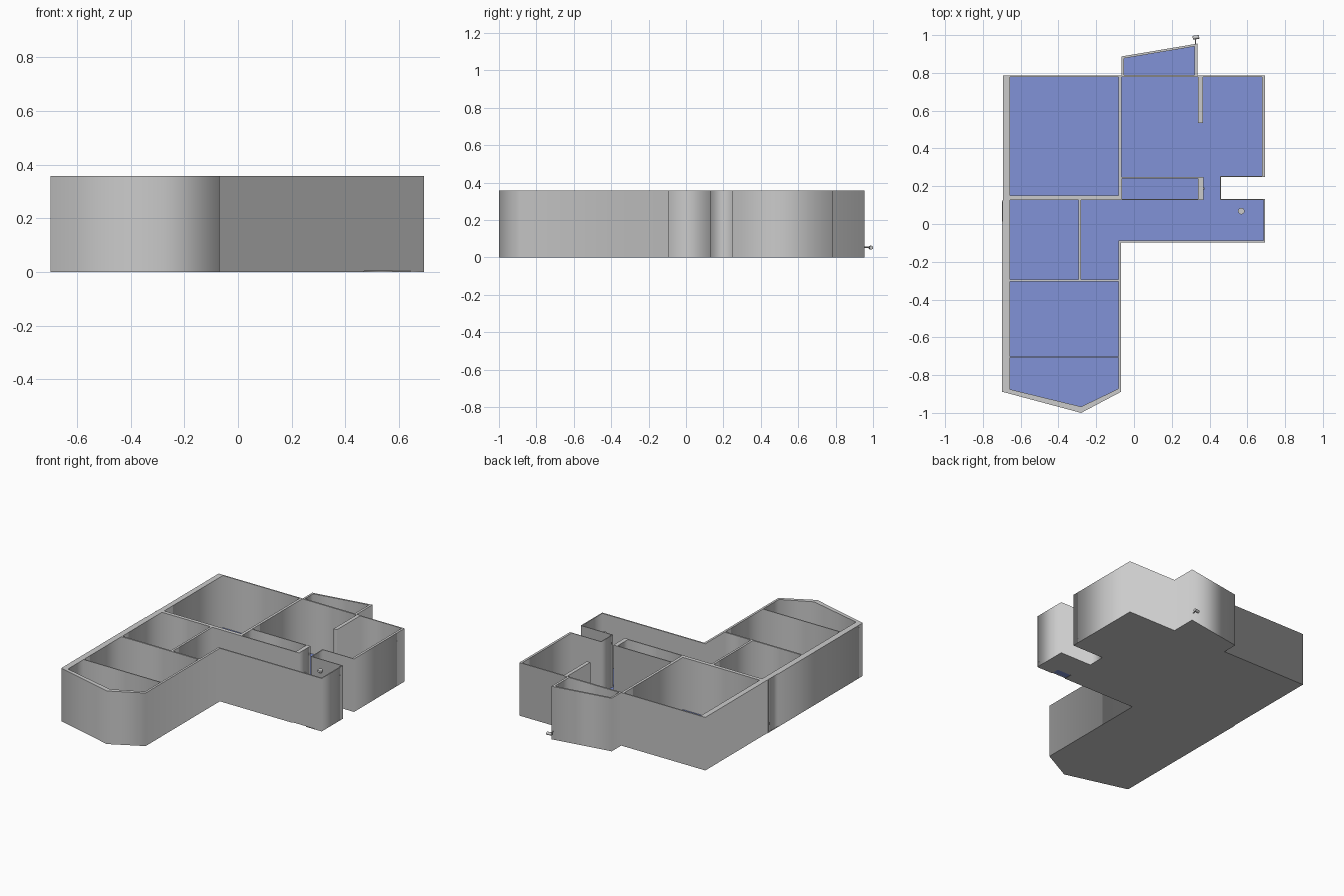
import bpy
import math
from mathutils import Vector


def rect(x0, y0, x1, y1):
    return [(x0, y0), (x1, y0), (x1, y1), (x0, y1)]


def plan_prism(name, loops, z0, z1, mat=None):
    """Extrude flat outlines; loops inside another loop become holes."""
    cu = bpy.data.curves.new(name, 'CURVE')
    cu.dimensions = '2D'
    cu.fill_mode = 'BOTH'
    cu.extrude = (z1 - z0) / 2
    for pts in loops:
        sp = cu.splines.new('POLY')
        sp.points.add(len(pts) - 1)
        for p, (x, y) in zip(sp.points, pts):
            p.co = (x, y, 0, 1)
        sp.use_cyclic_u = True
    ob = bpy.data.objects.new(name, cu)
    bpy.context.collection.objects.link(ob)
    ob.location.z = (z0 + z1) / 2
    bpy.ops.object.select_all(action='DESELECT')
    bpy.context.view_layer.objects.active = ob
    ob.select_set(True)
    bpy.ops.object.convert(target='MESH')
    if mat:
        bpy.context.object.data.materials.append(mat)


def rod(name, a, b, r, sides=16):
    a, b = Vector(a), Vector(b)
    d = b - a
    bpy.ops.mesh.primitive_cylinder_add(vertices=sides, radius=r, depth=d.length,
                                        location=(a + b) / 2)
    ob = bpy.context.object
    ob.name = name
    ob.rotation_euler = d.to_track_quat('Z', 'Y').to_euler()
    bpy.ops.object.shade_smooth_by_angle(angle=math.radians(40))


blue = bpy.data.materials.new("floor_blue")
blue.diffuse_color = (0.22, 0.29, 0.68, 1)

BASE, TOP = 0.004, 0.358

# Outer plan, split so the base can leave out the front doorway
front = [(-0.698, -0.888), (-0.28, -1.0), (-0.068, -0.888), (-0.068, -0.097)]
rest = [(0.693, -0.097), (0.693, 0.132), (0.461, 0.132), (0.461, 0.248),
        (0.693, 0.248), (0.693, 0.787), (0.336, 0.787), (0.336, 0.955),
        (-0.066, 0.887), (-0.066, 0.785), (-0.694, 0.785), (-0.694, 0.125),
        (-0.698, 0.125)]
left_door = [(-0.698, 0.118), (-0.695, 0.118), (-0.695, 0.012), (-0.698, 0.012)]
doorway = [(0.47, -0.097), (0.47, -0.042), (0.575, -0.042), (0.575, -0.097)]

# Rooms
rooms = [
    rect(-0.657, 0.152, -0.083, 0.777),                      # large room
    rect(-0.063, 0.133, 0.34, 0.242),                        # closet
    rect(-0.657, -0.293, -0.295, 0.127),                     # side room
    rect(-0.657, -0.702, -0.083, -0.304),                    # front room
    [(-0.657, -0.708), (-0.657, -0.875), (-0.28, -0.967),
     (-0.083, -0.872), (-0.083, -0.708)],                    # bay room
    [(-0.053, 0.79), (0.32, 0.79), (0.32, 0.94), (-0.053, 0.877)],  # rear room
    # kitchen, passage and hall as one space
    [(-0.065, 0.779), (0.34, 0.779), (0.34, 0.535), (0.365, 0.535),
     (0.365, 0.779), (0.677, 0.779), (0.677, 0.253), (0.455, 0.253),
     (0.455, 0.127), (0.686, 0.127), (0.686, -0.088), (-0.083, -0.088),
     (-0.083, -0.293), (-0.28, -0.293), (-0.28, 0.126), (0.368, 0.126),
     (0.368, 0.248), (-0.065, 0.248)],
]

plan_prism("base_slab", [front + doorway + rest], 0, BASE)
plan_prism("walls", [front + rest + left_door] + rooms, BASE, TOP)
plan_prism("room_floors", rooms, BASE, BASE + 0.002, blue)

# Hall ceiling sensor and wall switch
rod("ceiling_sensor", (0.568, 0.068, 0.308), (0.568, 0.068, 0.32), 0.017, 24)
rod("sensor_stem", (0.568, 0.068, 0.296), (0.568, 0.068, 0.308), 0.007)
rod("wall_switch", (0.366, 0.188, 0.2), (0.374, 0.188, 0.2), 0.006)

# Outdoor camera on the rear corner
rod("camera_arm", (0.325, 0.95, 0.055), (0.327, 0.985, 0.055), 0.003, 8)
rod("camera_body", (0.311, 0.986, 0.053), (0.345, 0.991, 0.053), 0.010)
